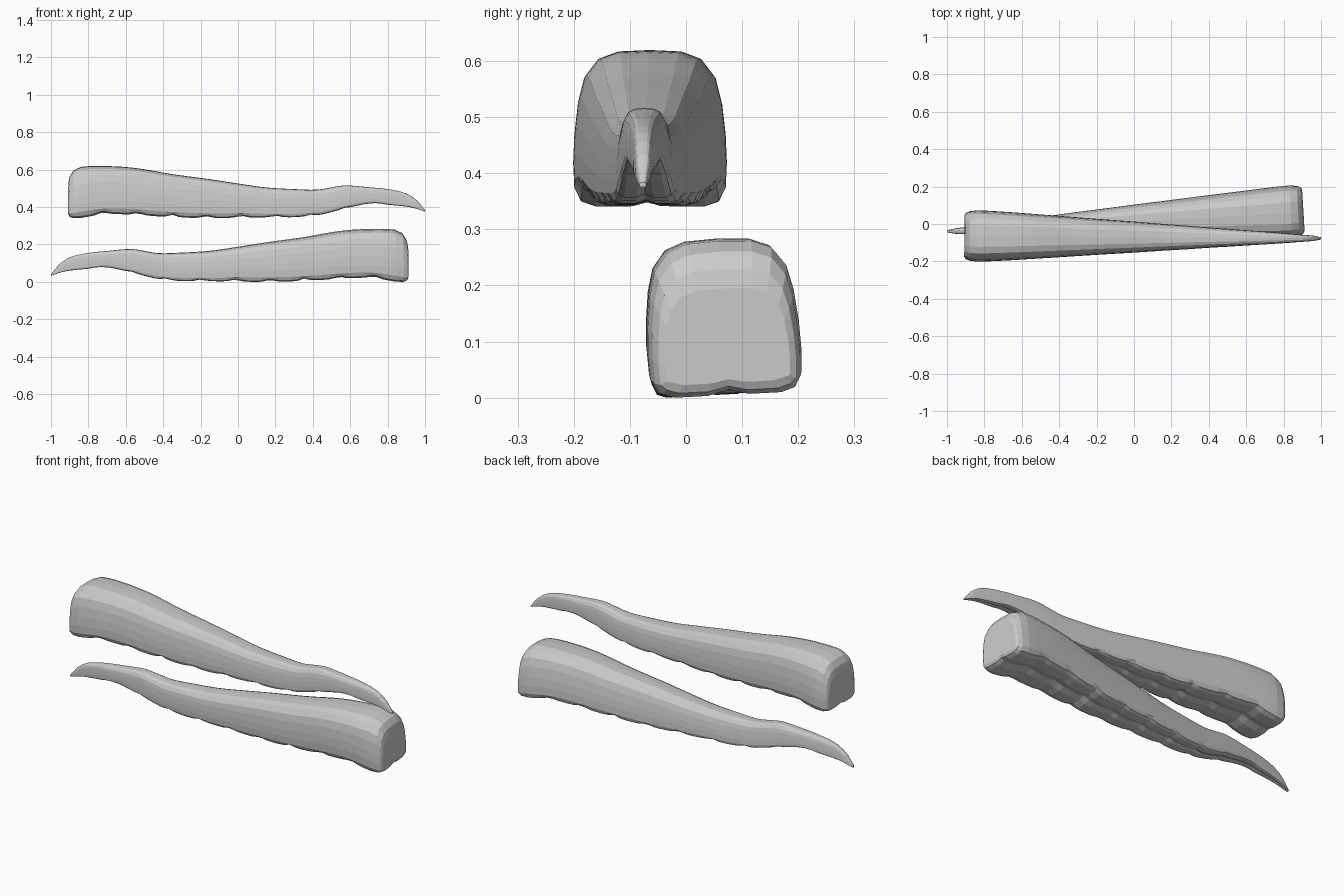
import bpy, bmesh
from math import pi, sin, radians
from mathutils import Matrix, Vector

if "Cube" in bpy.data.objects:
    bpy.data.objects.remove(bpy.data.objects["Cube"])

# stations along the limb: x, half width, top z, underside z (z relative to 0.45)
STATIONS = [
    (-.907, .112, .080, -.102), (-.900, .123, .115, -.113), (-.880, .132, .146, -.114),
    (-.840, .137, .165, -.108), (-.700, .131, .169, -.088), (-.550, .121, .159, -.092),
    (-.350, .107, .126, -.104), (-.150, .093, .099, -.109), (0, .083, .076, -.107),
    (.150, .072, .055, -.105), (.300, .062, .046, -.104), (.420, .053, .043, -.095),
    (.500, .048, .055, -.077), (.570, .043, .066, -.060), (.700, .034, .056, -.031),
    (.800, .027, .046, -.038), (.900, .019, .023, -.048), (.960, .014, -.017, -.062),
    (1.0, .006, -.066, -.075)]

# half cross-section: side fraction, height fraction
SECTION = [(0, 1), (.42, .99), (.68, .94), (.86, .82), (.94, .66), (.985, .46),
           (1, .28), (.985, .12), (.90, .03), (.72, 0), (.5, 0), (.28, 0), (0, .035)]


def spline(p0, p1, p2, p3, t):
    """Smooth in-between station, tangents scaled for uneven spacing."""
    h = p2[0] - p1[0]
    out = [p1[0] + h * t]
    for k in (1, 2, 3):
        m1 = (p2[k] - p0[k]) / max(p2[0] - p0[0], 1e-6) * h
        m2 = (p3[k] - p1[k]) / max(p3[0] - p1[0], 1e-6) * h
        out.append((2*t**3 - 3*t*t + 1) * p1[k] + (t**3 - 2*t*t + t) * m1
                   + (3*t*t - 2*t**3) * p2[k] + (t**3 - t*t) * m2)
    return out


def all_stations():
    rows = []
    last = len(STATIONS) - 1
    for i in range(last):
        p = [STATIONS[max(0, min(last, i + d))] for d in (-1, 0, 1, 2)]
        n = max(1, round((p[2][0] - p[1][0]) / .032))
        rows += [spline(*p, j / n) for j in range(n)]
    return rows + [STATIONS[-1]]


def ring_points(x, w, top, low):
    # underside carries two rows of soft sucker pads, separated by grooves
    groove = (1 - abs(sin(pi * (x + .907) / .185))) ** 2 * min(.014, w * .16)
    half = []
    for y, h in SECTION:
        z = low + (top - low) * h
        if h < .1:
            z += groove
        half.append((y * w, z))
    loop = half + [(-y, z) for y, z in half[-2:0:-1]]
    return [Vector((x, y, z)) for y, z in loop]


def make_tentacle(name, matrix):
    bm = bmesh.new()
    rings = [[bm.verts.new(p) for p in ring_points(*s)] for s in all_stations()]
    n = len(rings[0])
    for a, b in zip(rings, rings[1:]):
        for k in range(n):
            bm.faces.new((a[k], a[(k + 1) % n], b[(k + 1) % n], b[k]))
    # blunt cut end and pointed end
    bm.faces.new(rings[0])
    bm.faces.new(rings[-1])
    bm.transform(matrix)
    bmesh.ops.recalc_face_normals(bm, faces=bm.faces)
    mesh = bpy.data.meshes.new(name)
    bm.to_mesh(mesh)
    bm.free()
    obj = bpy.data.objects.new(name, mesh)
    bpy.context.collection.objects.link(obj)
    return obj


# upper limb: thick end on the left
make_tentacle("upper_tentacle",
              Matrix.Translation((0, -.070, .45)) @ Matrix.Rotation(-.007, 4, 'Z'))

# lower limb: turned around, slightly yawed and rolled
lower = make_tentacle("lower_tentacle",
                      Matrix.Translation((0, .017, .125))
                      @ Matrix.Rotation(radians(3), 4, 'X')
                      @ Matrix.Rotation(pi + .06, 4, 'Z'))
lift = -min(v.co.z for v in lower.data.vertices)
lower.data.transform(Matrix.Translation((0, 0, lift)))
